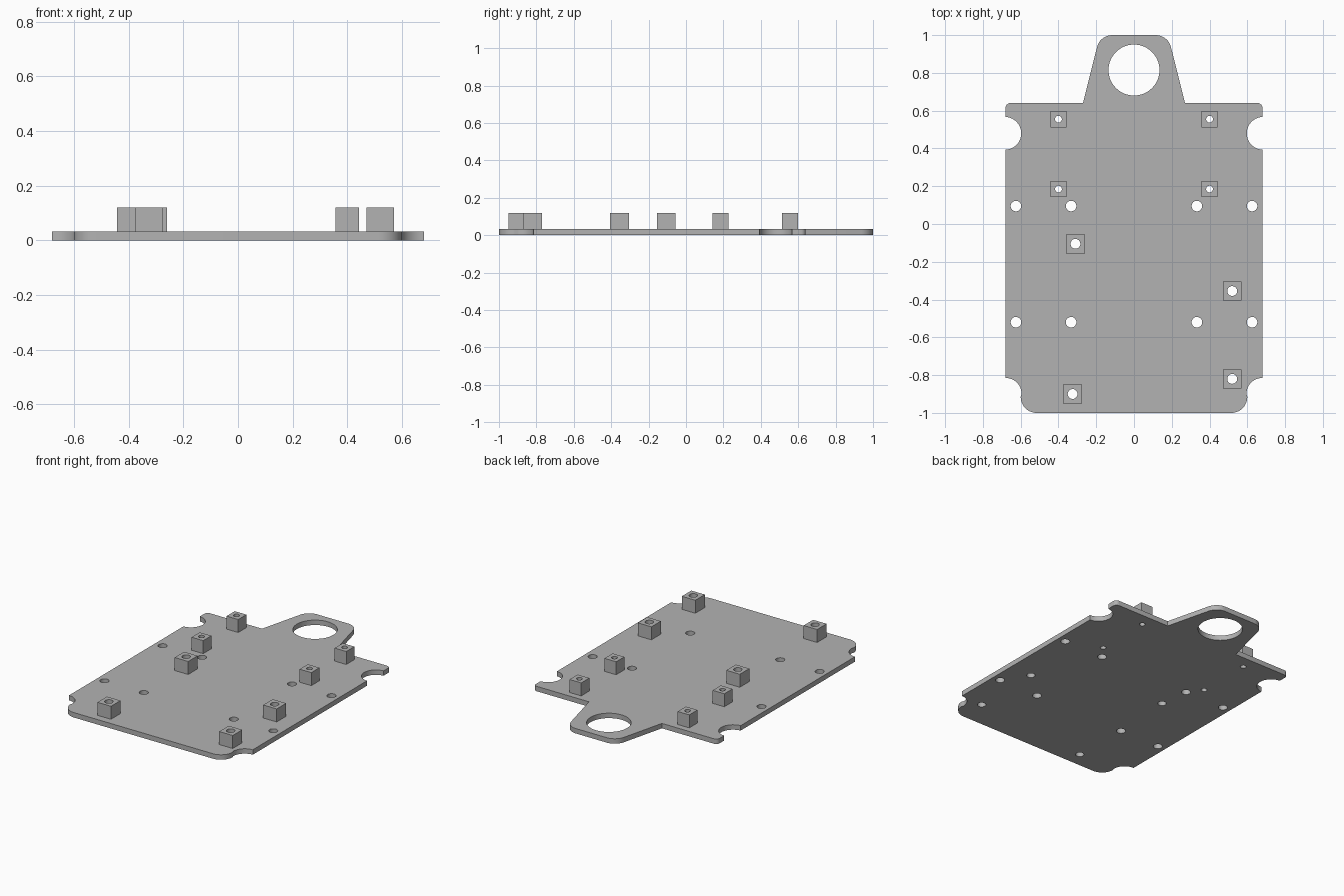
import bpy, bmesh, math
from mathutils import Vector

if "Cube" in bpy.data.objects:
    bpy.data.objects.remove(bpy.data.objects["Cube"])

PLATE_T = 0.033
POST_TOP = 0.12

grey = bpy.data.materials.new("light_grey")
grey.diffuse_color = (0.45, 0.45, 0.45, 1)
grey.use_nodes = True
grey.node_tree.nodes["Principled BSDF"].inputs["Base Color"].default_value = grey.diffuse_color


def arc(cx, cy, r, a0, a1, n=12):
    """Points on an arc, angles in degrees."""
    angles = [math.radians(a0 + (a1 - a0) * i / n) for i in range(n + 1)]
    return [(cx + r * math.cos(a), cy + r * math.sin(a)) for a in angles]


def circle(cx, cy, r, n=32):
    return arc(cx, cy, r, 0, 360, n)[:-1]


def slab(name, outline, holes, z0, z1):
    """Extrude a flat outline with holes into a solid."""
    bm = bmesh.new()
    edges = []
    for loop in [outline] + holes:
        vs = [bm.verts.new((x, y, z0)) for x, y in loop]
        edges += [bm.edges.new((vs[i - 1], vs[i])) for i in range(len(vs))]
    bmesh.ops.triangle_fill(bm, use_beauty=True, edges=edges, normal=Vector((0, 0, 1)))
    top = bmesh.ops.extrude_face_region(bm, geom=bm.faces[:], use_keep_orig=True)
    bmesh.ops.translate(bm, vec=(0, 0, z1 - z0),
                        verts=[g for g in top["geom"] if isinstance(g, bmesh.types.BMVert)])
    bmesh.ops.recalc_face_normals(bm, faces=bm.faces[:])
    mesh = bpy.data.meshes.new(name)
    bm.to_mesh(mesh)
    bm.free()
    mesh.materials.append(grey)
    obj = bpy.data.objects.new(name, mesh)
    bpy.context.collection.objects.link(obj)
    bpy.ops.object.select_all(action='DESELECT')
    obj.select_set(True)
    bpy.context.view_layer.objects.active = obj
    bpy.ops.object.shade_smooth_by_angle(angle=math.radians(30))
    return obj


# Right half of the plate outline, bottom to top
lean = math.degrees(math.atan2(0.09, 0.36))     # slope of the tab sides
half = arc(0.515, -0.915, 0.085, -90, 0)        # rounded bottom corner
half += arc(0.68, -0.90, 0.085, 180, 90)        # bottom notch
half += arc(0.684, 0.48, 0.087, 267, 93, 20)    # side notch
half += arc(0.655, 0.615, 0.025, 0, 90, 6)      # small upper corner
half += [(0.27, 0.64)]                          # foot of the tab
half += arc(0.115, 0.917, 0.083, lean, 90)      # rounded tab corner
outline = half + [(-x, y) for x, y in reversed(half)]

# Posts: x, y, half width, hole radius
posts = [(s * 0.40, y, 0.043, 0.018) for s in (-1, 1) for y in (0.555, 0.185)]
posts += [(x, y, 0.05, 0.026) for x, y in
          ((-0.31, -0.105), (0.52, -0.355), (0.52, -0.82), (-0.325, -0.90))]

# Plate with tab hole, mounting holes and post holes
holes = [circle(0, 0.815, 0.135, 64)]
holes += [circle(s * x, y, 0.028) for s in (-1, 1)
          for x in (0.625, 0.333) for y in (0.095, -0.52)]
holes += [circle(x, y, r) for x, y, h, r in posts]
slab("base_plate", outline, holes, 0, PLATE_T)

# Square hollow posts
for i, (x, y, h, r) in enumerate(posts):
    square = [(x - h, y - h), (x + h, y - h), (x + h, y + h), (x - h, y + h)]
    slab(f"post_{i + 1}", square, [circle(x, y, r)], PLATE_T, POST_TOP)
